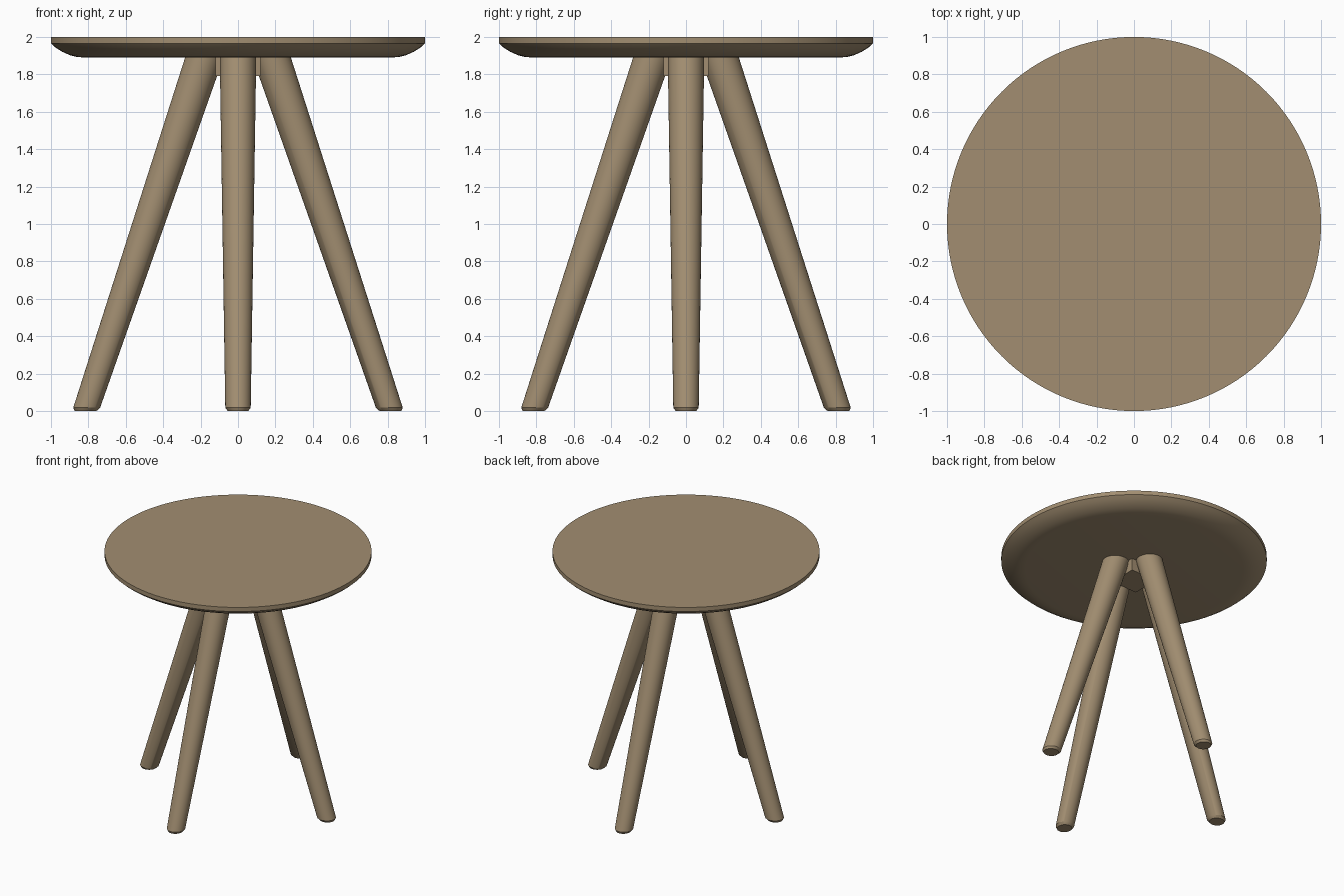
import bpy
import bmesh
from math import cos, sin, pi, radians
from mathutils import Matrix

cube = bpy.data.objects.get("Cube")
if cube:
    bpy.data.objects.remove(cube, do_unlink=True)

# One warm wood colour for everything
wood = bpy.data.materials.new("light brown wood")
wood.use_nodes = True
colour = (0.36, 0.27, 0.165, 1)
wood.diffuse_color = colour
wood.node_tree.nodes["Principled BSDF"].inputs["Base Color"].default_value = colour


def finish(name, bm, smooth_angle=None):
    bmesh.ops.recalc_face_normals(bm, faces=bm.faces[:])
    mesh = bpy.data.meshes.new(name)
    bm.to_mesh(mesh)
    bm.free()
    mesh.materials.append(wood)
    obj = bpy.data.objects.new(name, mesh)
    bpy.context.collection.objects.link(obj)
    if smooth_angle:
        bpy.ops.object.select_all(action='DESELECT')
        obj.select_set(True)
        bpy.context.view_layer.objects.active = obj
        bpy.ops.object.shade_smooth_by_angle(angle=radians(smooth_angle))
    return obj


def loft(rings, sides):
    """Capped solid through horizontal ellipses (centre x, z, x radius, y radius)."""
    bm = bmesh.new()
    loops = []
    for cx, z, rx, ry in rings:
        angles = [2 * pi * i / sides for i in range(sides)]
        loops.append([bm.verts.new((cx + rx * cos(a), ry * sin(a), z)) for a in angles])
    for low, high in zip(loops, loops[1:]):
        for i in range(sides):
            j = (i + 1) % sides
            bm.faces.new((low[i], low[j], high[j], high[i]))
    bm.faces.new(loops[0])
    bm.faces.new(loops[-1])
    return bm


# Round top: flat underside, rounded lower edge, upright rim
profile = [(0.82, 1.89), (0.86, 1.893), (0.90, 1.903), (0.94, 1.921),
           (0.975, 1.943), (1, 1.966), (1, 2)]
finish("table_top", loft([(0, z, r, r) for r, z in profile], 128), 30)

# Four splayed, tapered legs with a small chamfer at the foot
FOOT_X, SLOPE, STRETCH = 0.815, 0.336, 1.055


def leg_ring(z, radius):
    return (FOOT_X - SLOPE * z, z, radius * STRETCH, radius)


leg_rings = [leg_ring(0, 0.055), leg_ring(0.018, 0.068), leg_ring(1.92, 0.098)]
for k, side in enumerate(("left", "back", "right", "front")):
    bm = loft(leg_rings, 48)
    bm.transform(Matrix.Rotation(k * pi / 2, 4, 'Z'))
    finish(side + "_leg", bm, 30)

# Square block joining the legs under the top
bm = bmesh.new()
bmesh.ops.create_cube(bm, size=1)
bm.transform(Matrix.Translation((0, 0, 1.845)) @ Matrix.Diagonal((0.24, 0.24, 0.11, 1)))
finish("centre_block", bm)
